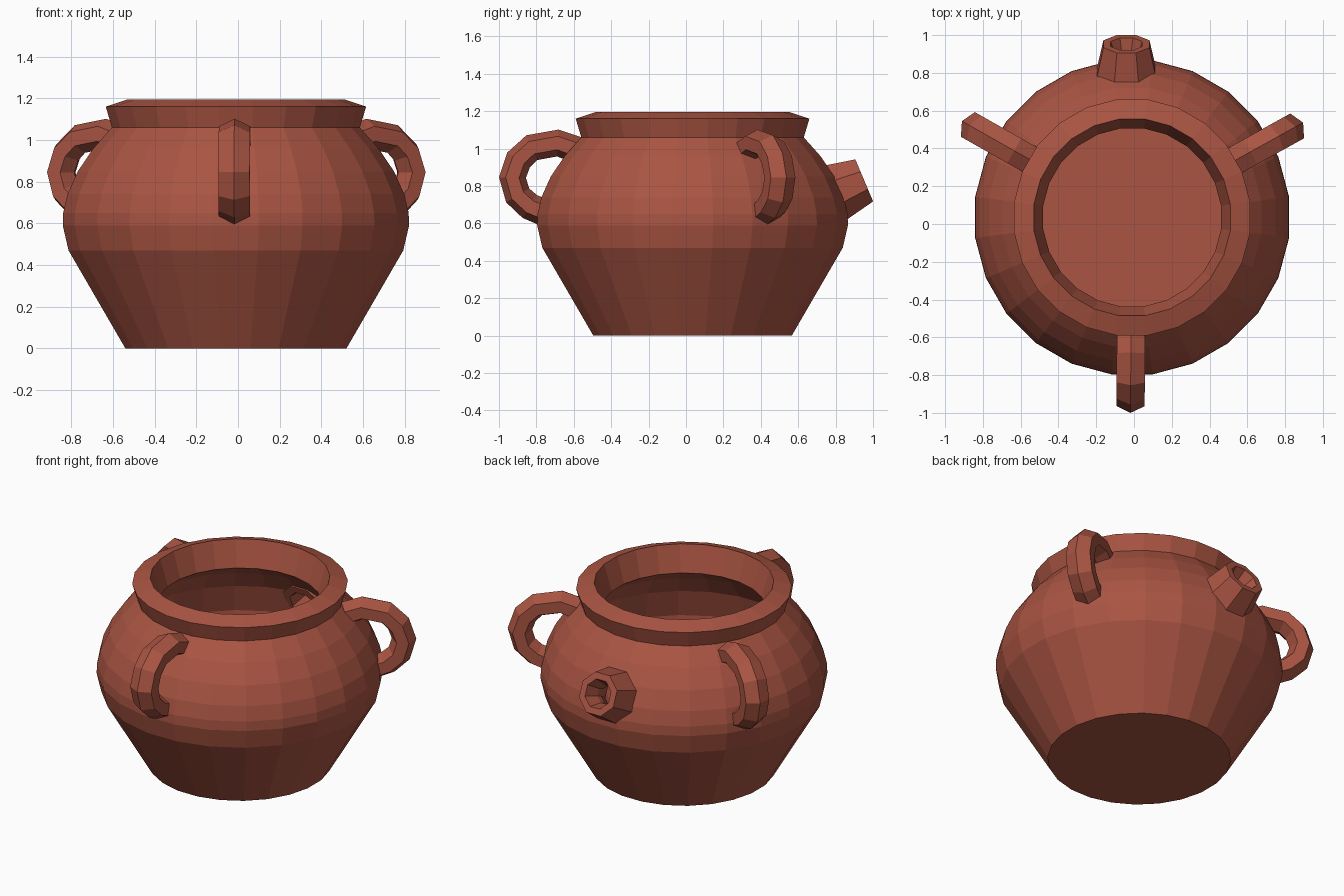
import bpy, bmesh, math
from mathutils import Vector, Matrix

if "Cube" in bpy.data.objects:
    bpy.data.objects.remove(bpy.data.objects["Cube"])

clay = bpy.data.materials.new("terracotta")
clay.diffuse_color = (0.40, 0.09, 0.055, 1)
clay.use_nodes = True
clay.node_tree.nodes["Principled BSDF"].inputs["Base Color"].default_value = clay.diffuse_color
AXIS = Vector((-0.01, 0.035, 0))          # pot axis is slightly off the origin


def skin(name, rings, matrix=None, wrap=False):
    """Join rings of points with quads; cap the ends or wrap round."""
    bm = bmesh.new()
    loops = [[bm.verts.new(p) for p in r] for r in rings]
    pairs = list(zip(loops, loops[1:]))
    if wrap:
        pairs.append((loops[-1], loops[0]))
    for a, b in pairs:
        for i in range(len(a)):
            j = (i + 1) % len(a)
            bm.faces.new((a[i], a[j], b[j], b[i]))
    if not wrap:
        bm.faces.new(loops[0])
        bm.faces.new(loops[-1])
    bmesh.ops.recalc_face_normals(bm, faces=bm.faces)
    me = bpy.data.meshes.new(name)
    bm.to_mesh(me)
    bm.free()
    me.materials.append(clay)
    if matrix:
        me.transform(matrix)
    ob = bpy.data.objects.new(name, me)
    bpy.context.collection.objects.link(ob)
    return ob


def lathe(profile, n):
    step = math.tau / n
    return [[(r * math.cos((i + 0.5) * step), r * math.sin((i + 0.5) * step), z)
             for i in range(n)] for r, z in profile]


# pot body: outer wall, rim, throat, inner wall and floor
profile = [(0.535, 0), (0.81, 0.47), (0.838, 0.59), (0.836, 0.65), (0.815, 0.74),
           (0.765, 0.85), (0.69, 0.96), (0.60, 1.06), (0.63, 1.16), (0.525, 1.195),
           (0.475, 1.03), (0.60, 0.94), (0.70, 0.81), (0.752, 0.63), (0.74, 0.5), (0.49, 0.08)]
body = skin("pot_body", lathe(profile, 24), Matrix.Translation(AXIS))

# spout: hollow tapered octagon through the back wall
direction = Vector((0, 0.921, 0.389))
place = Matrix.Translation((-0.04, 0.953, 0.83)) @ direction.to_track_quat('Z', 'X').to_matrix().to_4x4()
spout_profile = [(0.132, 0), (0.168, -0.16), (0.15, -0.24), (0.10, -0.24), (0.06, -0.13), (0.06, -0.09), (0.09, 0)]
skin("spout", lathe(spout_profile, 8), place, wrap=True)

# opening in the wall behind the spout
cutter = skin("spout_cutter", lathe([(0.125, -0.4), (0.125, -0.02)], 8), place)
cutter.hide_render = True
mod = body.modifiers.new("opening", 'BOOLEAN')
mod.operation = 'DIFFERENCE'
mod.solver = 'EXACT'
mod.object = cutter
cut = bpy.data.meshes.new_from_object(body.evaluated_get(bpy.context.evaluated_depsgraph_get()))
body.modifiers.clear()
body.data = cut
bpy.data.objects.remove(cutter)

# three looped handles with a ridged hexagonal section (radius, height path)
path = [Vector(p) for p in [(0.61, 0.99), (0.72, 1.03), (0.86, 1.005), (0.93, 0.94),
                            (0.963, 0.845), (0.935, 0.75), (0.87, 0.69), (0.785, 0.655)]]
section = [(0, 0.072), (0.075, 0.036), (0.075, -0.036), (0, -0.072), (-0.075, -0.036), (-0.075, 0.036)]
rings = []
for k, p in enumerate(path):
    t = (path[min(k + 1, len(path) - 1)] - path[max(k - 1, 0)]).normalized()
    out = Vector((-t.y, t.x))
    rings.append([(p.x + out.x * h, w, p.y + out.y * h) for w, h in section])
for name, deg in (("front_handle", 269.5), ("right_handle", 29), ("left_handle", 150.5)):
    skin(name, rings, Matrix.Translation(AXIS) @ Matrix.Rotation(math.radians(deg), 4, 'Z'))
